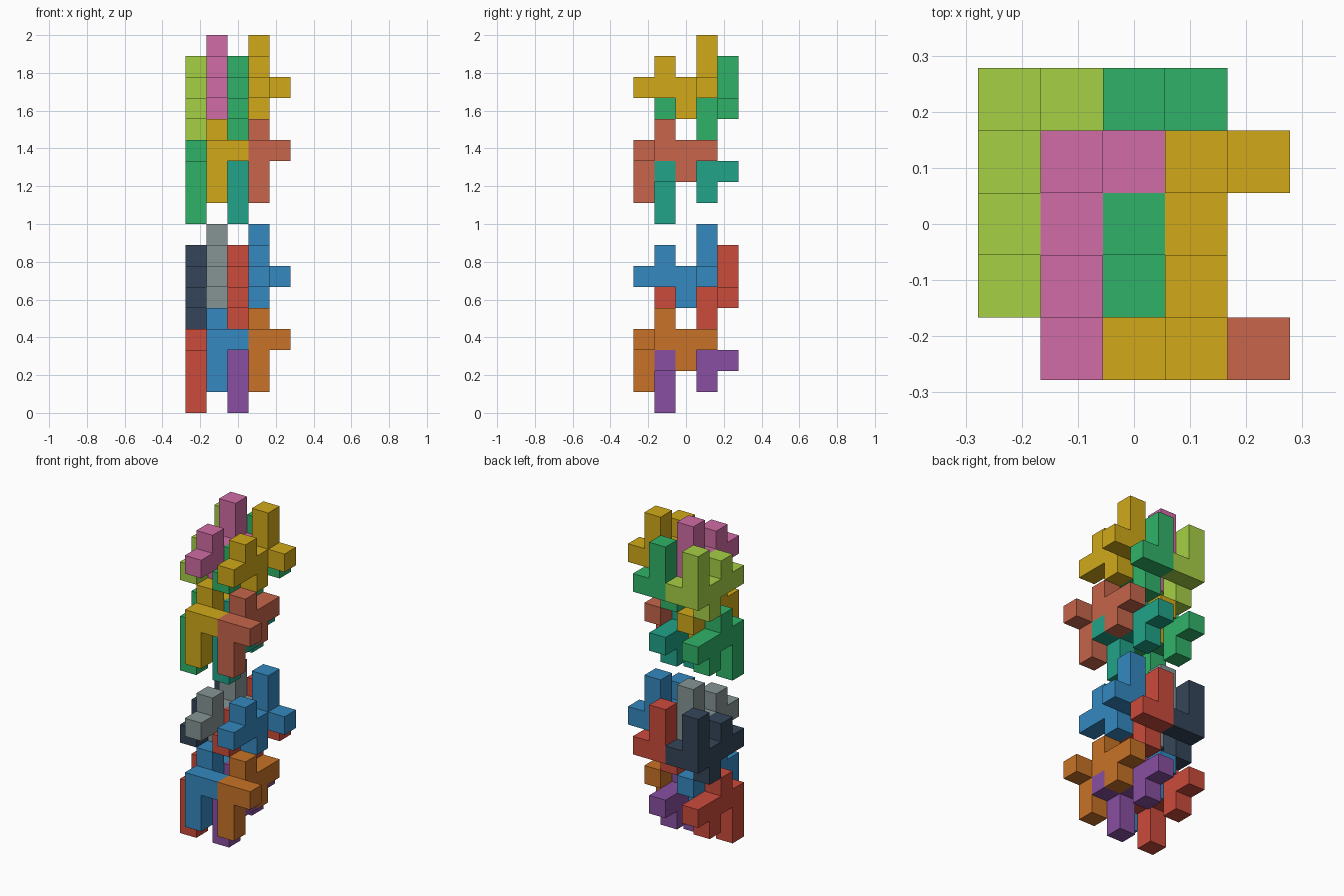
import bpy, bmesh
from mathutils import Vector

if "Cube" in bpy.data.objects:
    bpy.data.objects.remove(bpy.data.objects["Cube"])

U = 1 / 9  # edge of one cube cell


def piece_cells(end, s):
    """Nine-cell piece: row of four, double arm, side stub and two bumps."""
    cells = [(0, -s * i, 0) for i in range(4)]           # row
    cells += [(0, 0, s), (0, 0, 2 * s), (1, 0, 0)]       # arm and side stub
    cells += [(0, -s, -s), (0, -2 * s, s)]               # alternating bumps
    return {tuple(a + b for a, b in zip(end, c)) for c in cells}


def build_piece(name, cells, color):
    bm = bmesh.new()
    for c in cells:
        centre = Vector(((c[0] - 2) * U, (c[1] - 2) * U, (c[2] + 0.5) * U))
        for axis in range(3):
            for sign in (-1, 1):
                n = list(c)
                n[axis] += sign
                if tuple(n) in cells:
                    continue
                # outer face of this cell
                d, p, q = Vector(), Vector(), Vector()
                d[axis] = sign * U / 2
                p[(axis + 1) % 3] = U / 2
                q[(axis + 2) % 3] = sign * U / 2
                bm.faces.new([bm.verts.new(centre + d + o)
                              for o in (-p - q, p - q, p + q, q - p)])
    bmesh.ops.remove_doubles(bm, verts=bm.verts, dist=1e-4)
    bmesh.ops.dissolve_limit(bm, angle_limit=0.01, verts=bm.verts, edges=bm.edges)
    mesh = bpy.data.meshes.new(name)
    bm.to_mesh(mesh)
    bm.free()
    mat = bpy.data.materials.new(name + "_colour")
    mat.diffuse_color = (*color, 1)
    mat.use_nodes = True
    mat.node_tree.nodes["Principled BSDF"].inputs["Base Color"].default_value = mat.diffuse_color
    mesh.materials.append(mat)
    bpy.context.collection.objects.link(bpy.data.objects.new(name, mesh))


# name, end cell, arm direction, colour in lower stack, colour in upper stack
RED, GREEN = (0.6, 0.07, 0.045), (0.03, 0.45, 0.14)
BLUE, YELLOW = (0.035, 0.25, 0.53), (0.64, 0.4, 0.01)
PIECES = [
    ("back_left_piece", (0, 4, 5), 1, (0.035, 0.06, 0.1), (0.38, 0.63, 0.06)),
    ("front_left_piece", (1, 3, 6), 1, (0.24, 0.3, 0.3), (0.64, 0.15, 0.38)),
    ("back_right_piece", (2, 4, 5), 1, RED, GREEN),
    ("front_right_piece", (3, 3, 6), 1, BLUE, YELLOW),
    ("hanging_back_left_piece", (0, 1, 2), -1, RED, GREEN),
    ("hanging_front_left_piece", (1, 0, 3), -1, BLUE, YELLOW),
    ("hanging_back_right_piece", (2, 1, 2), -1, (0.25, 0.08, 0.36), (0.015, 0.37, 0.25)),
    ("hanging_front_right_piece", (3, 0, 3), -1, (0.58, 0.17, 0.02), (0.57, 0.13, 0.07)),
]

for level, stack in enumerate(("lower", "upper")):
    for name, end, s, *colors in PIECES:
        e = (end[0], end[1], end[2] + 9 * level)
        build_piece(f"{stack}_{name}", piece_cells(e, s), colors[level])
